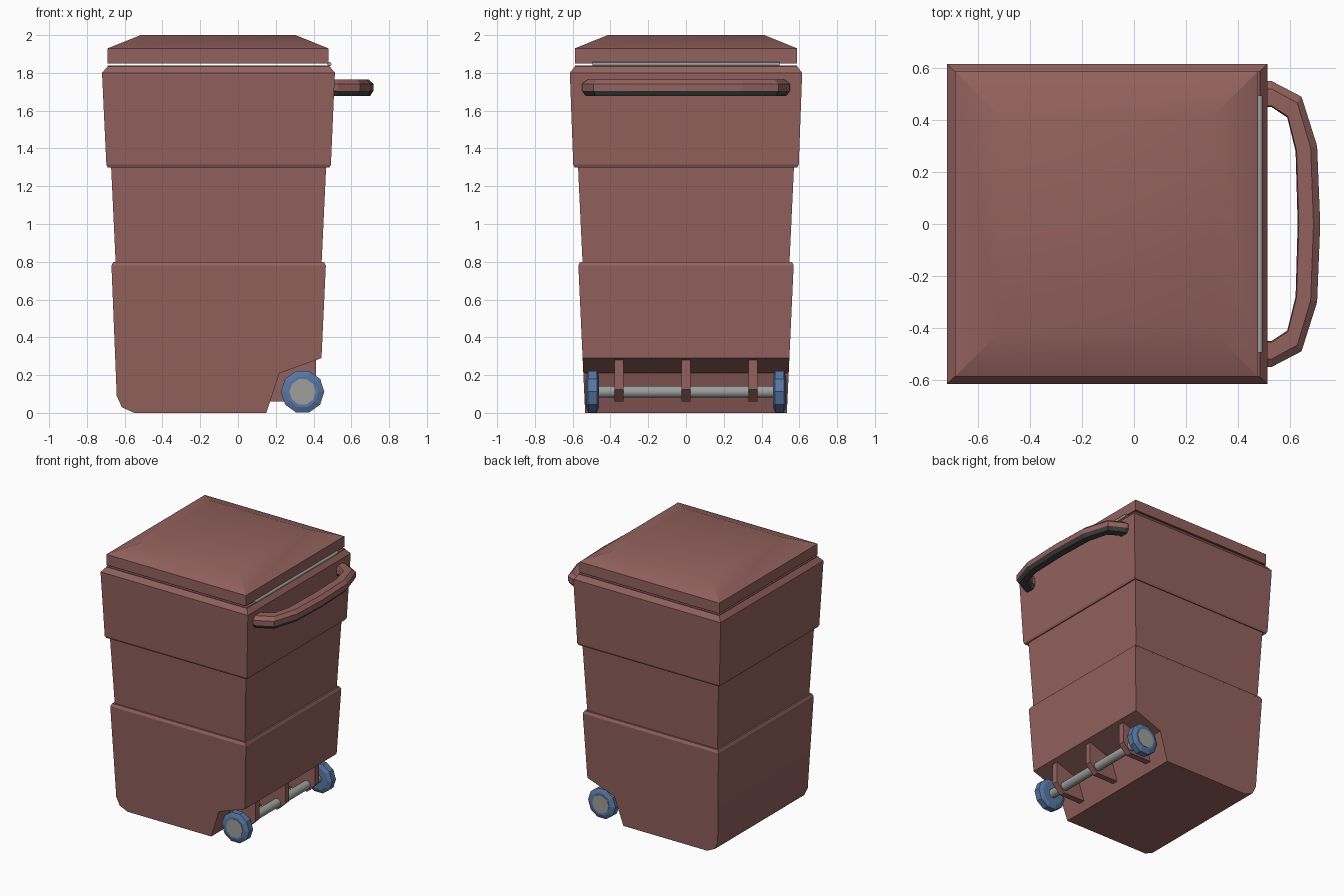
import bpy, bmesh, math
from mathutils import Vector, Matrix

cube = bpy.data.objects.get("Cube")
if cube:
    bpy.data.objects.remove(cube)


def material(name, rgb):
    m = bpy.data.materials.new(name)
    m.use_nodes = True
    m.diffuse_color = (*rgb, 1)
    m.node_tree.nodes["Principled BSDF"].inputs["Base Color"].default_value = (*rgb, 1)
    return m


brown = material("brown plastic", (0.29, 0.12, 0.11))
blue = material("blue wheel", (0.10, 0.185, 0.37))
metal = material("grey metal", (0.34, 0.34, 0.33))
rubber = material("dark grip", (0.05, 0.05, 0.05))


def finish(name, bm, mats, angle=None):
    bmesh.ops.recalc_face_normals(bm, faces=bm.faces)
    mesh = bpy.data.meshes.new(name)
    bm.to_mesh(mesh)
    bm.free()
    for m in mats:
        mesh.materials.append(m)
    ob = bpy.data.objects.new(name, mesh)
    bpy.context.collection.objects.link(ob)
    if angle:
        bpy.ops.object.select_all(action='DESELECT')
        ob.select_set(True)
        bpy.context.view_layer.objects.active = ob
        bpy.ops.object.shade_smooth_by_angle(angle=math.radians(angle))
    return ob


def loft(name, loops, mats, angle=None, rule=None):
    """Skin matching loops of points and cap both ends."""
    bm = bmesh.new()
    rings = [[bm.verts.new(p) for p in loop] for loop in loops]
    n = len(rings[0])
    for a, b in zip(rings, rings[1:]):
        for i in range(n):
            j = (i + 1) % n
            f = bm.faces.new((a[i], a[j], b[j], b[i]))
            if rule:
                f.material_index = rule(i)
    bm.faces.new(rings[0])
    bm.faces.new(rings[-1])
    return finish(name, bm, mats, angle)


def rect(x0, x1, y, z):
    return [(x0, -y, z), (x1, -y, z), (x1, y, z), (x0, y, z)]


def disc(radius, y, sides, centre):
    return [(centre[0] + radius * math.cos(2 * math.pi * i / sides), y,
             centre[1] + radius * math.sin(2 * math.pi * i / sides)) for i in range(sides)]


# Upper body with its stepped bands
loft("upper_body", [rect(*r) for r in (
    (-0.67, 0.465, 0.57, 0.78), (-0.66, 0.455, 0.56, 0.80), (-0.648, 0.443, 0.548, 0.80),
    (-0.672, 0.467, 0.572, 1.31), (-0.69, 0.485, 0.59, 1.30), (-0.697, 0.492, 0.597, 1.315),
    (-0.72, 0.513, 0.615, 1.80), (-0.69, 0.485, 0.588, 1.835), (-0.69, 0.485, 0.588, 1.84))], [brown])

# Lower body: side profile with the wheel recess, tapering downwards
profile = [(-0.67, 0.78), (-0.642, 0.09), (-0.615, 0.03), (-0.55, 0), (0.15, 0),
           (0.22, 0.21), (0.442, 0.29), (0.465, 0.78)]
loft("lower_body", [[(x, s * (0.534 + 0.046 * z), z) for x, z in profile] for s in (-1, 1)],
     [brown], 25)

# Lid and hinge
loft("lid", [rect(-0.69, 0.478, 0.588, 1.85), rect(-0.69, 0.478, 0.588, 1.93),
             rect(-0.515, 0.305, 0.415, 2.0)], [brown], 25)
hinge_centre = (0.484, 1.846)
loft("hinge_rod", [disc(0.011, y, 8, hinge_centre) for y in (-0.495, 0.495)], [metal], 50)

# Curved push handle with dark underside: path of outer and inner points
half = [((0.49, 0.55), (0.49, 0.45)), ((0.53, 0.55), (0.53, 0.45)),
        ((0.645, 0.49), (0.59, 0.41)), ((0.705, 0.30), (0.622, 0.28)), ((0.717, 0), (0.63, 0))]
path = half + [((o[0], -o[1]), (i[0], -i[1])) for o, i in reversed(half[:-1])]
section = [(0.05, 1.765), (0.7, 1.765), (1, 1.742), (1, 1.705), (0.8, 1.678),
           (0.2, 1.678), (0, 1.705), (0, 1.742)]
loft("handle", [[(*Vector(i).lerp(Vector(o), t), z) for t, z in section] for o, i in path],
     [brown, rubber], rule=lambda k: int(k in (3, 4, 5)))

# Axle, its brackets and the wheels
axle = (0.342, 0.112)
loft("axle", [disc(0.033, y, 10, axle) for y in (-0.47, 0.47)], [metal], 50)
bracket = [(0.16, 0.06), (0.345, 0.06), (0.412, 0.125), (0.412, 0.285), (0.2, 0.285)]
for label, y in (("right", -0.355), ("middle", 0), ("left", 0.355)):
    loft(label + "_bracket", [[(x, y + w, z) for x, z in bracket] for w in (-0.023, 0.023)], [brown])

for label, s in (("right", -1), ("left", 1)):
    loft(label + "_wheel", [disc(r, s * y, 10, axle) for r, y in (
        (0.085, 0.46), (0.115, 0.472), (0.115, 0.518), (0.085, 0.53))], [blue])
    loft(label + "_hub_cap", [disc(0.07, s * y, 10, axle) for y in (0.526, 0.533)], [metal])
